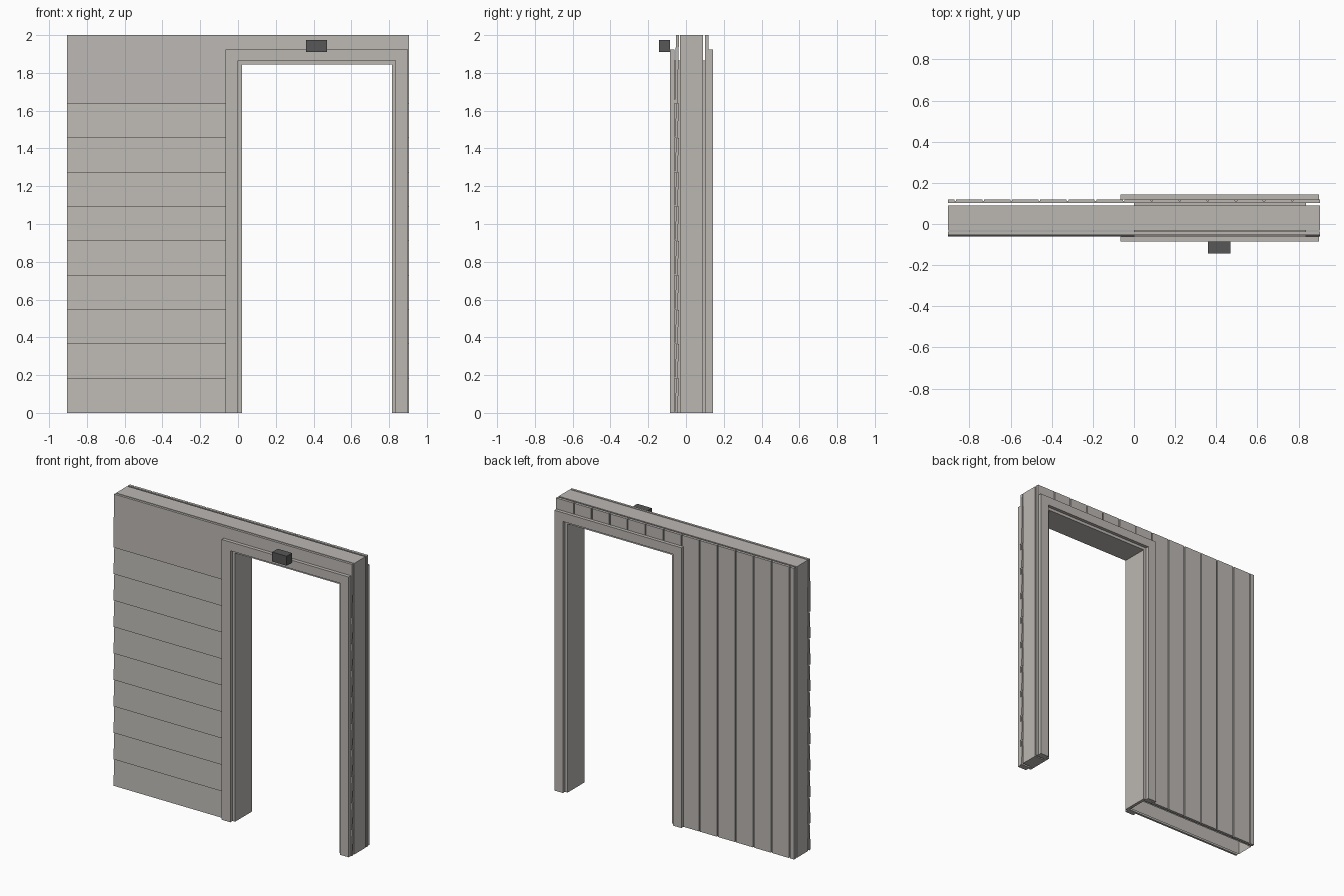
import bpy, bmesh

if "Cube" in bpy.data.objects:
    bpy.data.objects.remove(bpy.data.objects["Cube"])

def material(name, rgb):
    m = bpy.data.materials.new(name)
    m.diffuse_color = (*rgb, 1)
    m.use_nodes = True
    m.node_tree.nodes["Principled BSDF"].inputs["Base Color"].default_value = m.diffuse_color
    return m

GREY = material("warm grey", (0.50, 0.475, 0.45))
DARK = material("dark grey", (0.095, 0.095, 0.095))

X0, X1, TOP = -0.905, 0.905, 2.0        # wall limits
DX0, DX1, DTOP = 0.0, 0.835, 1.865      # rough door opening

def prism(name, pts, axis, a, b, mat=GREY, keep=None):
    """Extrude a 2D profile along an axis: 'y' takes (x, z), 'x' takes (y, z)."""
    bm = bmesh.new()
    place = (lambda p, t: (p[0], t, p[1])) if axis == 'y' else (lambda p, t: (t, p[0], p[1]))
    lo = [bm.verts.new(place(p, a)) for p in pts]
    hi = [bm.verts.new(place(p, b)) for p in pts]
    bm.faces.new(lo)
    bm.faces.new(hi[::-1])
    n = len(pts)
    for i in range(n):
        j = (i + 1) % n
        bm.faces.new((lo[i], hi[i], hi[j], lo[j]))
    bmesh.ops.recalc_face_normals(bm, faces=bm.faces)
    if keep:
        bmesh.ops.delete(bm, geom=[f for f in bm.faces if not keep(f)], context='FACES_ONLY')
    me = bpy.data.meshes.new(name)
    bm.to_mesh(me)
    bm.free()
    me.materials.append(mat)
    ob = bpy.data.objects.new(name, me)
    bpy.context.collection.objects.link(ob)
    return ob

def box(name, x0, x1, y0, y1, z0, z1, mat=GREY):
    return prism(name, [(x0, z0), (x1, z0), (x1, z1), (x0, z1)], 'y', y0, y1, mat)

def arch(name, outer, inner, y0, y1, keep=None):
    """Doorway-shaped frame; outer and inner are (left, right, top)."""
    (a, b, t), (c, d, s) = outer, inner
    pts = [(a, 0), (a, t), (b, t), (b, 0), (d, 0), (d, s), (c, s), (c, 0)]
    return prism(name, pts, 'y', y0, y1, keep=keep)

# wall core, hollow under the wide section
def not_left_bottom(f):
    c = f.calc_center_median()
    return not (c.z < 0.001 and c.x < 0)

arch("wall_core", (X0, X1, TOP), (DX0, DX1, DTOP), -0.031, 0.09, not_left_bottom)

# door lining and casings on both sides
arch("door_jamb", (DX0, DX1, DTOP), (0.02, 0.815, 1.845), -0.061, 0.121)
for side, y0, y1 in (("front", -0.084, -0.060), ("back", 0.120, 0.143)):
    arch(side + "_casing", (-0.065, 0.90, 1.925), (DX0, DX1, DTOP), y0, y1)

# front lap siding: nine tilted boards below, one double-height board on top
STEP = 1.637 / 9

def lap(name, x0, x1, z0, z1, yb=-0.060, yt=-0.050):
    pts = [(yb, z0), (yt, z1), (-0.037, z1), (yb + 0.015, z0)]
    prism(name, pts, 'x', x0, x1)

for i in range(9):
    for side, x0, x1 in (("left", X0, DX0), ("right", DX1, X1)):
        lap(f"siding_{side}_{i}", x0, x1, i * STEP, (i + 1) * STEP)
for side, x0, x1 in (("left", X0, DX0), ("right", DX1, X1)):
    lap(f"siding_{side}_top", x0, x1, 9 * STEP, TOP, -0.060, -0.053)
lap("siding_over_door", DX0, DX1, DTOP, TOP, -0.0555, -0.053)

# back vertical planks over a thin backing sheet
arch("plank_backing", (X0, X1, TOP), (DX0, DX1, DTOP), 0.101, 0.111)
W, GAP = 0.1365, 0.004
right = X1
k = 0
while right > X0 + 0.01:
    left = max(right - W, X0)
    a, b = left + (GAP if left > X0 else 0), right - (GAP if k else 0)
    # split each plank where it meets the door opening
    for s0, s1, z0 in ((X0, DX0, 0), (DX0, DX1, DTOP), (DX1, X1, 0)):
        p, q = max(a, s0), min(b, s1)
        if q - p > 0.001:
            box(f"back_plank_{k}", p, q, 0.111, 0.120, z0, TOP)
    right -= W
    k += 1

# small dark box above the door
box("door_sensor", 0.36, 0.47, -0.143, -0.084, 1.91, 1.975, DARK)
